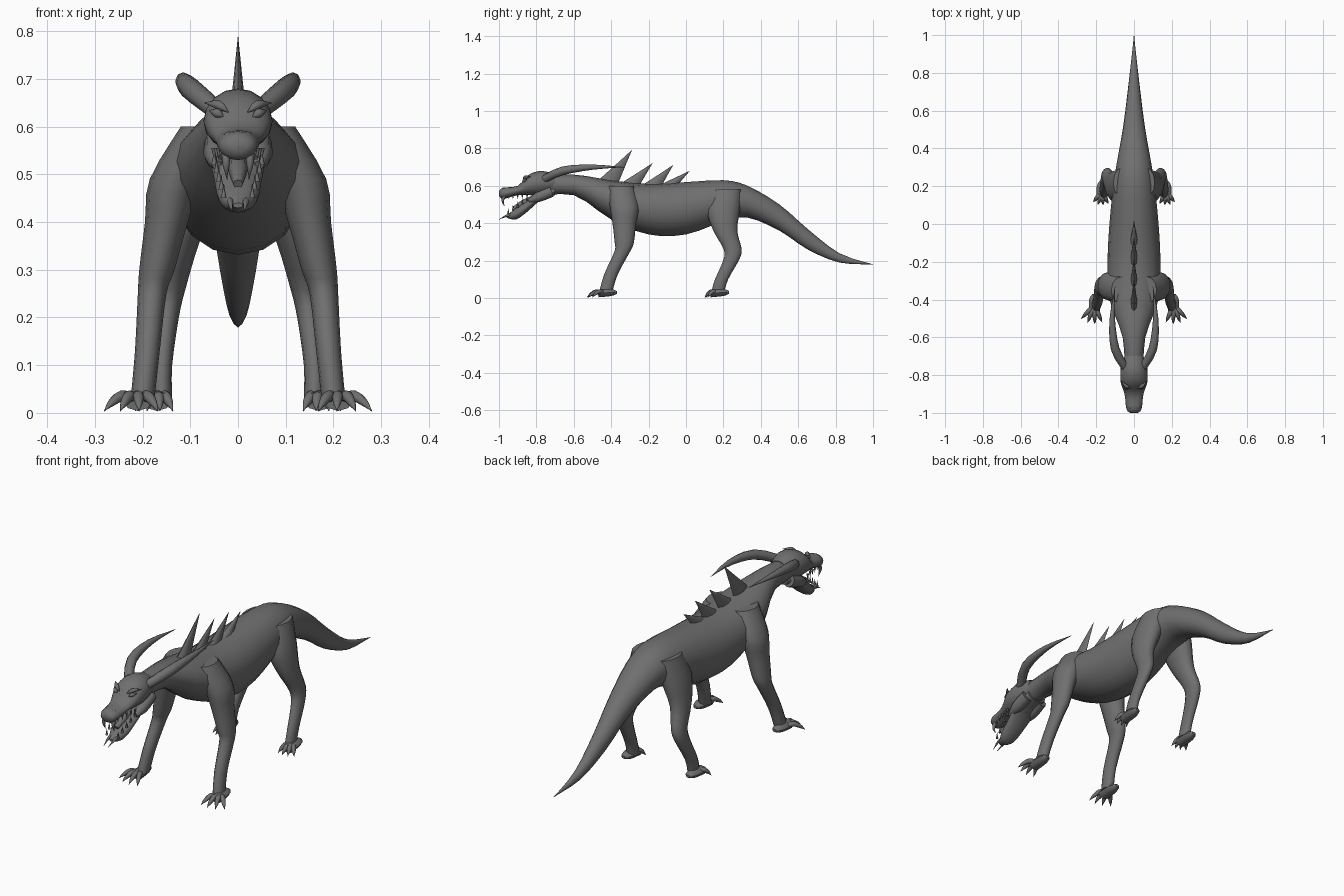
import bpy, bmesh, math
from mathutils import Vector

if "Cube" in bpy.data.objects:
    bpy.data.objects.remove(bpy.data.objects["Cube"])

hide = bpy.data.materials.new("grey_hide")
hide.use_nodes = True
hide.diffuse_color = (.16, .16, .16, 1)
hide.node_tree.nodes["Principled BSDF"].inputs["Base Color"].default_value = hide.diffuse_color

SIDEWAYS, ALONG, UP = Vector((1, 0, 0)), Vector((0, 1, 0)), Vector((0, 0, 1))
THIN = .001


def smooth_rows(rows, steps=3):
    """Fill in rows between the given ones along a smooth spline."""
    result = []
    for index in range(len(rows) - 1):
        before = Vector(rows[max(index - 1, 0)])
        start, end = Vector(rows[index]), Vector(rows[index + 1])
        after = Vector(rows[min(index + 2, len(rows) - 1)])
        leave, arrive = (end - before) / 2, (after - start) / 2
        for step in range(steps):
            t = step / steps
            bend = start - end
            result.append(start + leave * t
                          - (3 * bend + 2 * leave + arrive) * t ** 2
                          + (2 * bend + leave + arrive) * t ** 3)
    return result + [Vector(rows[-1])]


def loft(name, rings, sides):
    """Skin a row of (centre, half axis, half axis) ellipses and cap both ends."""
    bm = bmesh.new()
    loops = []
    for centre, across, over in rings:
        angles = [math.tau * side / sides for side in range(sides)]
        loops.append([bm.verts.new(centre + across * math.cos(angle) + over * math.sin(angle))
                      for angle in angles])
    for lower, upper in zip(loops, loops[1:]):
        for side in range(sides):
            following = (side + 1) % sides
            bm.faces.new((lower[side], lower[following], upper[following], upper[side]))
    bm.faces.new(loops[0])
    bm.faces.new(loops[-1])
    bmesh.ops.recalc_face_normals(bm, faces=bm.faces)
    mesh = bpy.data.meshes.new(name)
    bm.to_mesh(mesh)
    bm.free()
    mesh.materials.append(hide)
    part = bpy.data.objects.new(name, mesh)
    bpy.context.collection.objects.link(part)
    bpy.ops.object.select_all(action='DESELECT')
    bpy.context.view_layer.objects.active = part
    part.select_set(True)
    bpy.ops.object.shade_smooth_by_angle(angle=math.radians(50))


def trunk(name, profile):
    """Upright rings from rows of y, bottom, top and half width."""
    rings = []
    for y, bottom, top, width in smooth_rows(profile):
        centre = Vector((0, y, (bottom + top) / 2))
        height = max((top - bottom) / 2, THIN)
        rings.append((centre, SIDEWAYS * max(width, THIN), UP * height))
    loft(name, rings, sides=16)


def limb(name, mirror, depth, rows):
    """Level rings from rows of x, y, z and half width."""
    rings = [(Vector((mirror * x, y, z)), SIDEWAYS * width, ALONG * width * depth)
             for x, y, z, width in smooth_rows(rows)]
    loft(name, rings, sides=12)


def tube(name, mirror, rows, flatten=1):
    """Tapering tube from rows of x, y, z and radius."""
    rows = smooth_rows(rows)
    points = [Vector((mirror * x, y, z)) for x, y, z, radius in rows]
    rings = []
    for index, point in enumerate(points):
        ahead = points[min(index + 1, len(points) - 1)]
        behind = points[max(index - 1, 0)]
        heading = (ahead - behind).normalized()
        across = heading.cross(UP if abs(heading.z) < .9 else ALONG).normalized()
        radius = max(rows[index][3], THIN)
        rings.append((point, across * radius, heading.cross(across) * radius * flatten))
    loft(name, rings, sides=8)


def foot(name, mirror, ankle, turn, reach):
    """Flat paw with a heel and a fan of clawed toes."""
    x, y = ankle
    tube(name + "_paw", mirror, [(x, y + .06, .03, .01), (x, y + .03, .03, .027),
                                 (x, y - .04, .025, .03)], flatten=.7)
    for toe in range(4):
        angle = math.radians(turn + 23 * (toe - 1.5))
        direction = Vector((math.sin(angle), -math.cos(angle), 0)) * reach
        rows = []
        for share, height, radius in ((.2, .03, .012), (.5, .035, .012),
                                      (.8, .02, .008), (1, .004, 0)):
            rows.append((x + direction.x * share, y + direction.y * share, height, radius))
        tube(f"{name}_toe_{toe + 1}", mirror, rows)


def fin(name, front, back, base, tip):
    """Broad based spike that sweeps back to a point."""
    middle, (tip_y, tip_z) = (front + back) / 2, tip
    rings = []
    for share in (0, .3, .6, 1):
        size = max(1 - share, .02)
        centre = Vector((0, middle + (tip_y - middle) * share, base + (tip_z - base) * share))
        rings.append((centre, SIDEWAYS * .018 * size, ALONG * (back - front) / 2 * size))
    loft(name, rings, sides=8)


# Neck, body and tail in one skin
trunk("body_and_tail", [
    (-.8, .54, .65, .05), (-.6, .55, .66, .06), (-.4, .42, .63, .13),
    (-.2, .34, .61, .14), (0, .34, .62, .13), (.2, .41, .63, .11),
    (.33, .43, .6, .09), (.5, .36, .5, .06), (.65, .26, .37, .04),
    (.82, .19, .24, .02), (1, .18, .18, 0)])

# Skull with upper jaw, hanging lower jaw, tongue
trunk("skull", [(-.7, .57, .66, .05), (-.77, .55, .68, .07), (-.84, .55, .66, .07),
                (-.9, .55, .6, .05), (-.98, .53, .59, .04), (-1, .55, .57, .02)])
trunk("lower_jaw", [(-.7, .55, .6, .05), (-.78, .52, .57, .06), (-.85, .46, .52, .05),
                    (-.91, .42, .48, .04), (-.96, .43, .44, .01)])
tube("tongue", 1, [(0, -.78, .54, .02), (0, -.86, .51, .02), (0, -.92, .48, .01)])

# Row of fins along the neck and shoulders
fin("first_fin", front=-.48, back=-.36, base=.62, tip=(-.29, .79))
fin("second_fin", front=-.37, back=-.25, base=.6, tip=(-.18, .72))
fin("third_fin", front=-.24, back=-.13, base=.6, tip=(-.07, .71))
fin("fourth_fin", front=-.13, back=-.04, base=.61, tip=(.02, .68))

for side, mirror in (("left", 1), ("right", -1)):
    # Legs and feet
    limb(side + "_foreleg", mirror, depth=1.4, rows=[
        (.07, -.35, .6, .05), (.13, -.33, .49, .055), (.15, -.33, .4, .045),
        (.17, -.33, .3, .037), (.18, -.34, .25, .03), (.19, -.4, .13, .026),
        (.2, -.43, .03, .025)])
    limb(side + "_hind_leg", mirror, depth=1.6, rows=[
        (.06, .22, .58, .05), (.09, .2, .47, .055), (.12, .21, .36, .04),
        (.14, .25, .26, .03), (.15, .24, .2, .026), (.16, .19, .1, .022),
        (.16, .17, .03, .022)])
    foot(side + "_front_foot", mirror, ankle=(.21, -.43), turn=10, reach=.1)
    foot(side + "_hind_foot", mirror, ankle=(.17, .17), turn=6, reach=.07)

    # Horn sweeping back over the neck
    tube(side + "_horn", mirror, [
        (.04, -.77, .63, .02), (.1, -.66, .68, .023), (.115, -.5, .7, .014),
        (.1, -.33, .7, 0)])

    # Cheek web between the jaws
    tube(side + "_cheek", mirror, [
        (.04, -.72, .57, .03), (.045, -.79, .54, .027), (.045, -.84, .52, .01)])

    # Eye, brow and nostril
    tube(side + "_eye", mirror, [(.03, -.87, .62, 0), (.043, -.866, .628, .01),
                                 (.06, -.85, .634, 0)])
    tube(side + "_brow", mirror, [(.02, -.87, .63, 0), (.04, -.86, .645, .01),
                                  (.07, -.83, .65, 0)])
    tube(side + "_nostril", mirror, [(.02, -.94, .58, 0), (.02, -.97, .58, .01),
                                     (.02, -.99, .57, 0)])

    # Fangs and rows of teeth
    tube(side + "_upper_fang", mirror, [(.025, -.97, .55, .01), (.025, -.98, .52, .007),
                                        (.023, -.97, .49, 0)])
    tube(side + "_lower_fang", mirror, [(.016, -.93, .445, .008), (.016, -.96, .44, .006),
                                        (.012, -1, .42, 0)])
    for tooth in range(5):
        share = tooth / 4
        x, y = .03 + .02 * share, -.95 + .1 * share
        tube(f"{side}_upper_tooth_{tooth + 1}", mirror,
             [(x, y, .555, .006), (x, y, .53, 0)])
        root = .45 + .07 * share
        tube(f"{side}_lower_tooth_{tooth + 1}", mirror,
             [(x, y, root, .006), (x, y, root + .03, 0)])
